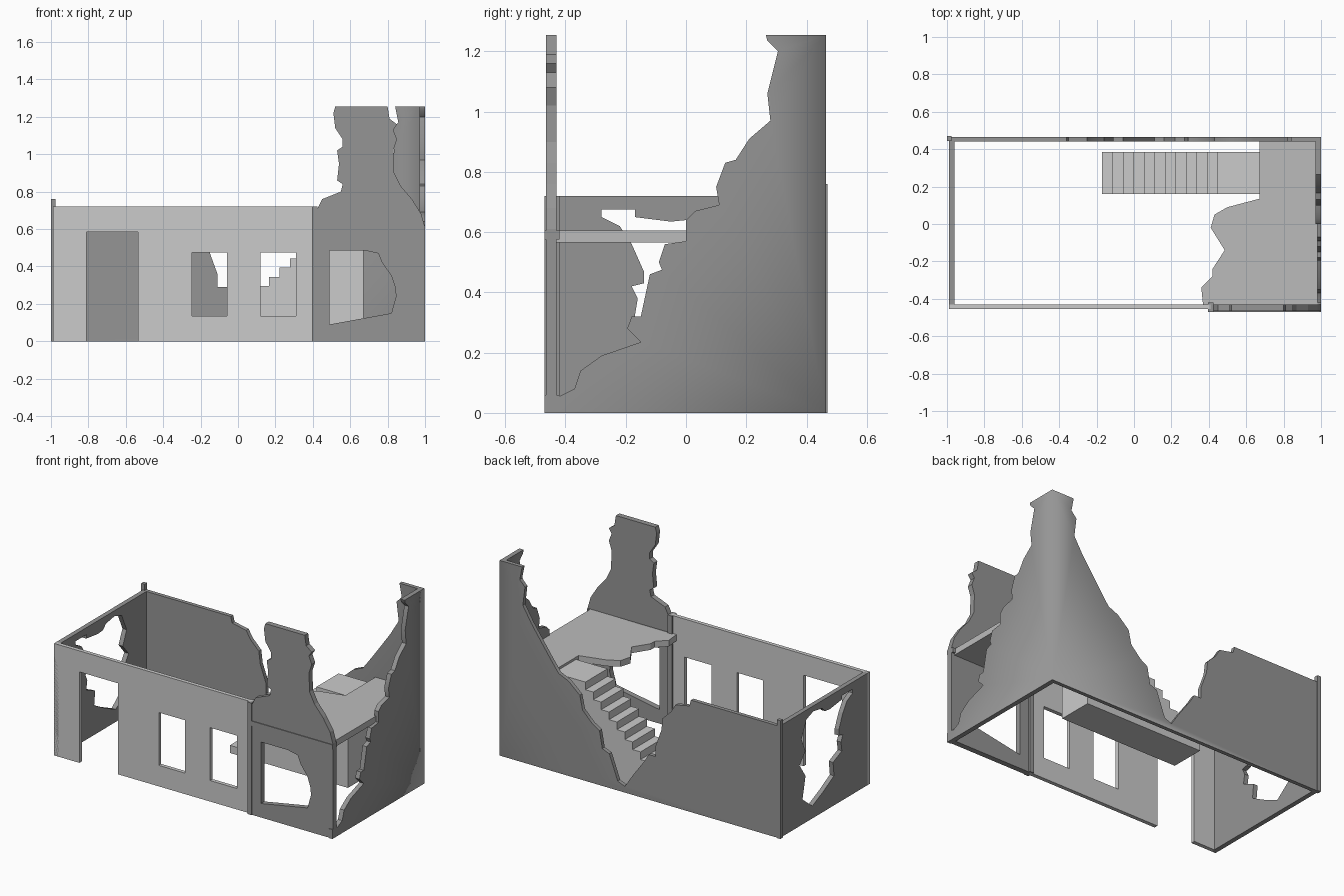
import bpy, bmesh
from mathutils import Vector

# maps (u, v, depth) to world space for each kind of slab
PLANES = {
    "xz": lambda u, v, d: (u, d, v),
    "yz": lambda u, v, d: (d, u, v),
    "xy": lambda u, v, d: (u, v, d),
}


def grey(name, value):
    mat = bpy.data.materials.new(name)
    mat.diffuse_color = (value, value, value, 1)
    return mat


DARK = grey("dark_plaster", 0.3)
MID = grey("floor_grey", 0.5)
LIGHT = grey("light_plaster", 0.8)


def slab(name, plane, d0, d1, outline, holes=(), mat=DARK, smooth=False):
    """Flat outline with holes, extruded from depth d0 to d1."""
    to3d = PLANES[plane]
    bm = bmesh.new()
    edges = []
    for loop in [outline, *holes]:
        vs = [bm.verts.new(to3d(u, v, d0)) for u, v in loop]
        edges += [bm.edges.new((vs[i - 1], vs[i])) for i in range(len(vs))]
    bmesh.ops.triangle_fill(bm, use_beauty=True, use_dissolve=False, edges=edges)
    ext = bmesh.ops.extrude_face_region(bm, geom=bm.faces[:], use_keep_orig=True)
    move = Vector(to3d(0, 0, d1)) - Vector(to3d(0, 0, d0))
    bmesh.ops.translate(bm, vec=move,
                        verts=[g for g in ext["geom"] if isinstance(g, bmesh.types.BMVert)])
    bmesh.ops.recalc_face_normals(bm, faces=bm.faces[:])
    for f in bm.faces:
        f.smooth = smooth
    mesh = bpy.data.meshes.new(name)
    bm.to_mesh(mesh)
    bm.free()
    mesh.materials.append(mat)
    ob = bpy.data.objects.new(name, mesh)
    bpy.context.collection.objects.link(ob)
    return ob


def rect(x0, x1, y0, y1):
    return [(x0, y0), (x1, y0), (x1, y1), (x0, y1)]


def box(name, x, y, z, mat=DARK):
    return slab(name, "xy", z[0], z[1], rect(*x, *y), mat=mat)


# low front wall with doorway and two windows
slab("front_wall", "xz", -0.455, -0.43,
     [(-0.99, 0), (-0.81, 0), (-0.81, 0.585), (-0.535, 0.585), (-0.535, 0),
      (0.41, 0), (0.41, 0.72), (-0.99, 0.72)],
     [rect(-0.245, -0.06, 0.135, 0.475), rect(0.12, 0.31, 0.135, 0.475)], mat=LIGHT)

# broken tower front with a damaged window
slab("tower_front", "xz", -0.465, -0.43,
     [(0.41, 0), (1, 0), (1, 0.61), (0.98, 0.68), (0.93, 0.76), (0.87, 0.83),
      (0.835, 0.9), (0.83, 1.02), (0.85, 1.08), (0.83, 1.13), (0.85, 1.16),
      (0.81, 1.19), (0.80, 1.255), (0.52, 1.255), (0.51, 1.22), (0.52, 1.14),
      (0.56, 1.08), (0.56, 1.04), (0.53, 1.02), (0.54, 0.95), (0.53, 0.86),
      (0.56, 0.84), (0.55, 0.80), (0.45, 0.76), (0.42, 0.70), (0.41, 0.6)],
     [[(0.49, 0.09), (0.82, 0.15), (0.845, 0.24), (0.84, 0.29), (0.82, 0.35),
       (0.77, 0.42), (0.75, 0.47), (0.68, 0.485), (0.49, 0.485)]])

# back wall with a deep V-shaped breach
back = slab("back_wall", "xz", 0.44, 0.465,
     [(-0.99, 0), (1, 0), (1, 1.255), (0.84, 1.255), (0.857, 1.17), (0.82, 1.13),
      (0.835, 1.01), (0.775, 0.91), (0.715, 0.825), (0.64, 0.72), (0.58, 0.64),
      (0.51, 0.61), (0.43, 0.54), (0.41, 0.45), (0.34, 0.38), (0.29, 0.35),
      (0.27, 0.24), (0.22, 0.22), (0.16, 0.06), (0.11, 0.04), (0.05, 0.13),
      (-0.03, 0.24), (-0.06, 0.29), (-0.11, 0.29), (-0.11, 0.36), (-0.15, 0.47),
      (-0.16, 0.55), (-0.22, 0.61), (-0.25, 0.66), (-0.35, 0.68), (-0.36, 0.72),
      (-0.99, 0.72)], smooth=True)

# left side wall with a ragged hole
slab("left_wall", "yz", -0.99, -0.96, rect(-0.455, 0.465, 0, 0.72),
     [[(-0.28, 0.675), (-0.17, 0.675), (-0.17, 0.65), (-0.05, 0.635), (0.0, 0.64),
       (0.03, 0.67), (0.12, 0.685), (0.19, 0.66), (0.24, 0.55), (0.2, 0.46),
       (0.26, 0.39), (0.2, 0.3), (0.23, 0.16), (0.13, 0.08), (0.02, 0.13),
       (-0.09, 0.19), (-0.08, 0.28), (-0.17, 0.32), (-0.16, 0.38), (-0.18, 0.42),
       (-0.14, 0.43), (-0.14, 0.47), (-0.18, 0.56), (-0.22, 0.62), (-0.28, 0.65)]])

# right side wall, collapsed towards the front
right = slab("right_wall", "yz", 0.97, 1.0,
     [(-0.465, 0), (0.465, 0), (0.465, 1.255), (0.265, 1.255), (0.27, 1.235),
      (0.305, 1.2), (0.27, 1.06), (0.28, 0.97), (0.21, 0.91), (0.165, 0.84),
      (0.13, 0.83), (0.1, 0.75), (0.11, 0.69), (0.03, 0.67), (0, 0.64), (0, 0.57),
      (-0.07, 0.56), (-0.09, 0.5), (-0.08, 0.475), (-0.12, 0.46), (-0.15, 0.32),
      (-0.18, 0.32), (-0.195, 0.28), (-0.15, 0.235), (-0.28, 0.19), (-0.35, 0.14),
      (-0.37, 0.08), (-0.42, 0.055), (-0.465, 0.05)], smooth=True)

# mitre the tall back right corner and weld it so its shading flows round
bm = bmesh.new()
bm.from_mesh(back.data)
bm.from_mesh(right.data)
for v in bm.verts:
    if v.co.x > 0.99 and abs(v.co.y - 0.44) < 0.001:
        v.co.x = 0.97
    elif v.co.y > 0.46 and abs(v.co.x - 0.97) < 0.001:
        v.co.y = 0.44
ends = [f for f in bm.faces if all(v.co.x > 0.96 and v.co.y > 0.43 for v in f.verts)]
bmesh.ops.delete(bm, geom=ends, context="FACES_ONLY")
bmesh.ops.remove_doubles(bm, verts=bm.verts[:], dist=0.001)
# keep the broken rims crisp
for e in bm.edges:
    corner = all(v.co.x > 0.96 and v.co.y > 0.43 for v in e.verts)
    if not corner and e.calc_face_angle(0) > 0.6:
        e.smooth = False
bm.to_mesh(back.data)
bm.free()
back.name = "back_and_right_walls"
bpy.data.objects.remove(right)

# broken upper floor
slab("upper_floor", "xy", 0.565, 0.605,
     [(0.98, 0.45), (0.67, 0.45), (0.67, 0.135), (0.5, 0.09), (0.43, 0.05),
      (0.41, -0.02), (0.485, -0.14), (0.42, -0.24), (0.42, -0.28), (0.36, -0.34),
      (0.37, -0.44), (0.98, -0.44)], mat=MID)

# solid staircase with landing
steps, x0, run, top = 12, -0.17, 0.056, 0.59
profile = [(0.67, 0), (x0, 0)]
for i in range(steps):
    z = top * (i + 1) / steps
    profile += [(x0 + i * run, z), (x0 + (i + 1) * run, z)]
profile.append((0.67, top))
slab("staircase", "xz", 0.16, 0.385, profile, mat=LIGHT)

# trim ledge and corner posts
box("tower_ledge", (0.41, 1.0), (-0.47, -0.42), (0.575, 0.605))
box("tower_post", (0.395, 0.425), (-0.47, -0.42), (0, 0.72))
box("tower_corner_post", (0.975, 1.0), (-0.47, -0.42), (0, 0.06))
box("back_corner_post", (-1.0, -0.975), (0.445, 0.47), (0, 0.76))
